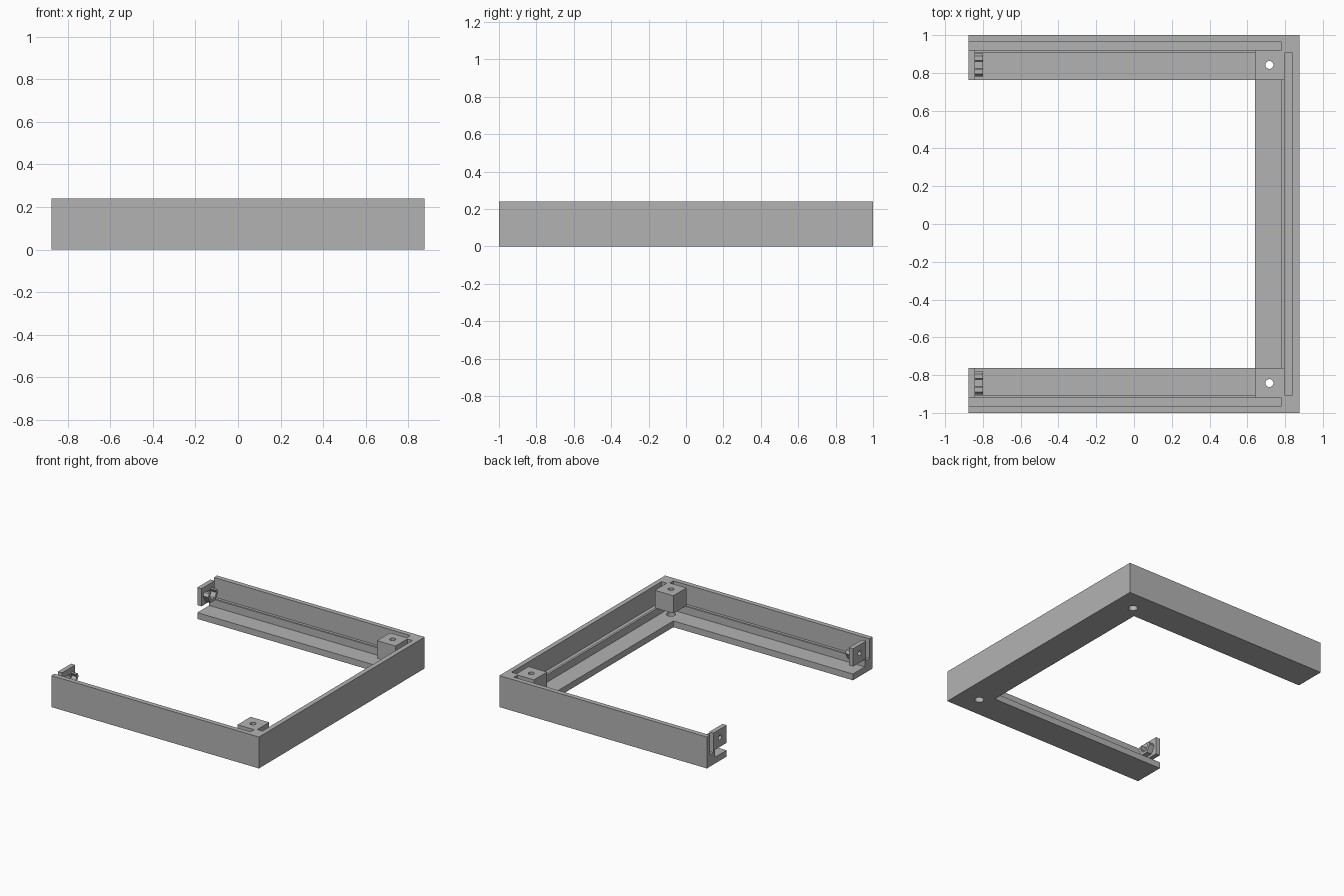
import bpy, bmesh, math
from mathutils import Matrix

if "Cube" in bpy.data.objects:
    bpy.data.objects.remove(bpy.data.objects["Cube"])

grey = bpy.data.materials.new("grey plastic")
grey.diffuse_color = (0.45, 0.45, 0.45, 1)
grey.use_nodes = True
grey.node_tree.nodes["Principled BSDF"].inputs["Base Color"].default_value = grey.diffuse_color


def finish(name, bm):
    me = bpy.data.meshes.new(name)
    bm.to_mesh(me)
    bm.free()
    me.materials.append(grey)
    ob = bpy.data.objects.new(name, me)
    bpy.context.collection.objects.link(ob)
    return ob


def box(name, x0, x1, y0, y1, z0, z1):
    bm = bmesh.new()
    y0, y1 = min(y0, y1), max(y0, y1)
    m = Matrix.Translation(((x0 + x1) / 2, (y0 + y1) / 2, (z0 + z1) / 2))
    m = m @ Matrix.Diagonal((x1 - x0, y1 - y0, z1 - z0, 1))
    bmesh.ops.create_cube(bm, size=1, matrix=m)
    return finish(name, bm)


def prism(name, sides, r, centre, depth, axis="Z", r2=None):
    bm = bmesh.new()
    m = Matrix.Translation(centre)
    if axis == "X":
        m = m @ Matrix.Rotation(math.pi / 2, 4, "Y")
    bmesh.ops.create_cone(bm, cap_ends=True, segments=sides, radius1=r,
                          radius2=r if r2 is None else r2, depth=depth, matrix=m)
    return finish(name, bm)


def cut(ob, cutter):
    mod = ob.modifiers.new("cut", "BOOLEAN")
    mod.operation = "DIFFERENCE"
    mod.solver = "EXACT"
    mod.object = cutter
    bpy.context.view_layer.objects.active = ob
    bpy.ops.object.modifier_apply(modifier=mod.name)
    bpy.data.objects.remove(cutter)


H = 0.24        # total height
GAP0 = 0.048    # floor top
GAP1 = 0.105    # lip top, underside of blocks
HOLE_X, HOLE_Y = 0.717, 0.842

# U-shaped frame: floor flange, low lip, slot and outer wall
frame = box("frame", -0.877, 0.877, -1, 1, 0, H)
cut(frame, box("opening", -1, 0.64, -0.762, 0.762, -1, 1))
cut(frame, box("upper_void", -1, 0.797, -0.92, 0.92, GAP1, 1))
cut(frame, box("lower_gap", -1, 0.78, -0.905, 0.905, GAP0, GAP1 + 0.05))
cut(frame, box("back_slot", 0.797, 0.84, -0.905, 0.905, 0.09, 1))
for s in (-1, 1):
    cut(frame, box("side_slot", -1, 0.78, s * 0.92, s * 0.963, 0.09, 1))
    cut(frame, prism("screw_hole", 24, 0.033, (HOLE_X, s * HOLE_Y, 0), 0.2))

for s, side in ((-1, "front"), (1, "back")):
    # corner block with screw hole
    block = box(side + "_corner_block", 0.64, 0.797, s * 0.762, s * 0.92, GAP1, H)
    cut(block, prism("block_hole", 24, 0.021, (HOLE_X, s * HOLE_Y, 0.17), 0.5))

    # end plate with bolt hole
    zc = 0.177
    plate = box(side + "_end_plate", -0.877, -0.842, s * 0.762, s * 0.92, GAP1, H)
    cut(plate, prism("bolt_hole", 20, 0.018, (-0.86, s * HOLE_Y, zc), 0.2, "X"))

    # hexagonal nut holder, open at the top
    nut = prism(side + "_nut_holder", 6, 0.061, (-0.821, s * HOLE_Y, zc), 0.043, "X")
    cut(nut, prism("nut_pocket", 6, 0.038, (-0.821, s * HOLE_Y, zc), 0.2, "X"))
    cut(nut, box("nut_top", -0.9, -0.7, s * 0.7, s * 1, 0.2, 0.4))
